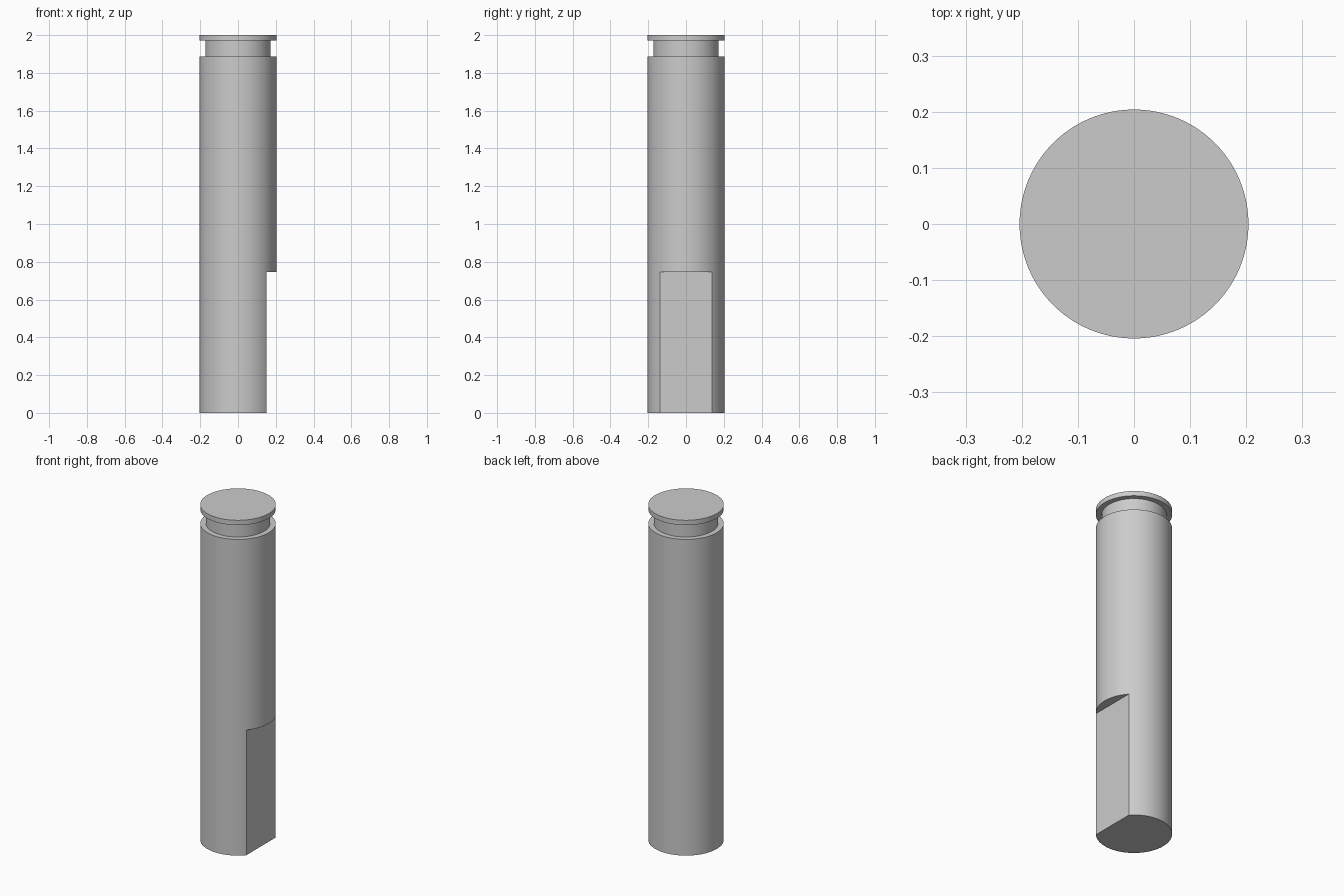
import bpy
import bmesh
import math

cube = bpy.data.objects.get("Cube")
if cube:
    bpy.data.objects.remove(cube, do_unlink=True)

RADIUS, NECK = 0.204, 0.173
HEIGHT, GROOVE_LOW, GROOVE_HIGH = 2.0, 1.886, 1.971
FLAT_X, FLAT_TOP = 0.151, 0.747

# Plain grey metal
grey = bpy.data.materials.new("grey_metal")
grey.use_nodes = True
colour = (0.6, 0.6, 0.6, 1)
grey.diffuse_color = colour
grey.node_tree.nodes["Principled BSDF"].inputs["Base Color"].default_value = colour


def mesh_object(name, bm):
    mesh = bpy.data.meshes.new(name)
    bm.to_mesh(mesh)
    bm.free()
    obj = bpy.data.objects.new(name, mesh)
    bpy.context.collection.objects.link(obj)
    mesh.materials.append(grey)
    return obj


# Pin turned from a half profile, with a groove below the top collar
profile = [(0, 0), (RADIUS, 0), (RADIUS, GROOVE_LOW), (NECK, GROOVE_LOW),
           (NECK, GROOVE_HIGH), (RADIUS, GROOVE_HIGH), (RADIUS, HEIGHT), (0, HEIGHT)]
bm = bmesh.new()
verts = [bm.verts.new((r, 0, z)) for r, z in profile]
edges = [bm.edges.new(pair) for pair in zip(verts, verts[1:])]
bmesh.ops.spin(bm, geom=verts + edges, cent=(0, 0, 0), axis=(0, 0, 1),
               angle=math.tau, steps=96)
bmesh.ops.remove_doubles(bm, verts=bm.verts, dist=1e-4)
bmesh.ops.recalc_face_normals(bm, faces=bm.faces)
pin = mesh_object("grooved_pin", bm)

# Block that mills the flat on the lower left side
bm = bmesh.new()
bmesh.ops.create_cube(bm, size=1)
cutter = mesh_object("flat_cutter", bm)
cutter.location = (FLAT_X + 0.5, 0, FLAT_TOP - 0.5)
cutter.scale.z = 1
cutter.hide_render = True
cutter.hide_set(True)

cut = pin.modifiers.new("milled_flat", "BOOLEAN")
cut.operation = "DIFFERENCE"
cut.solver = "EXACT"
cut.object = cutter

# Apply the cut, then shade the round walls smoothly
bpy.context.view_layer.update()
bpy.ops.object.select_all(action="DESELECT")
bpy.context.view_layer.objects.active = pin
pin.select_set(True)
bpy.ops.object.modifier_apply(modifier=cut.name)
bpy.data.objects.remove(cutter, do_unlink=True)
bpy.ops.object.shade_smooth_by_angle(angle=math.radians(30))
